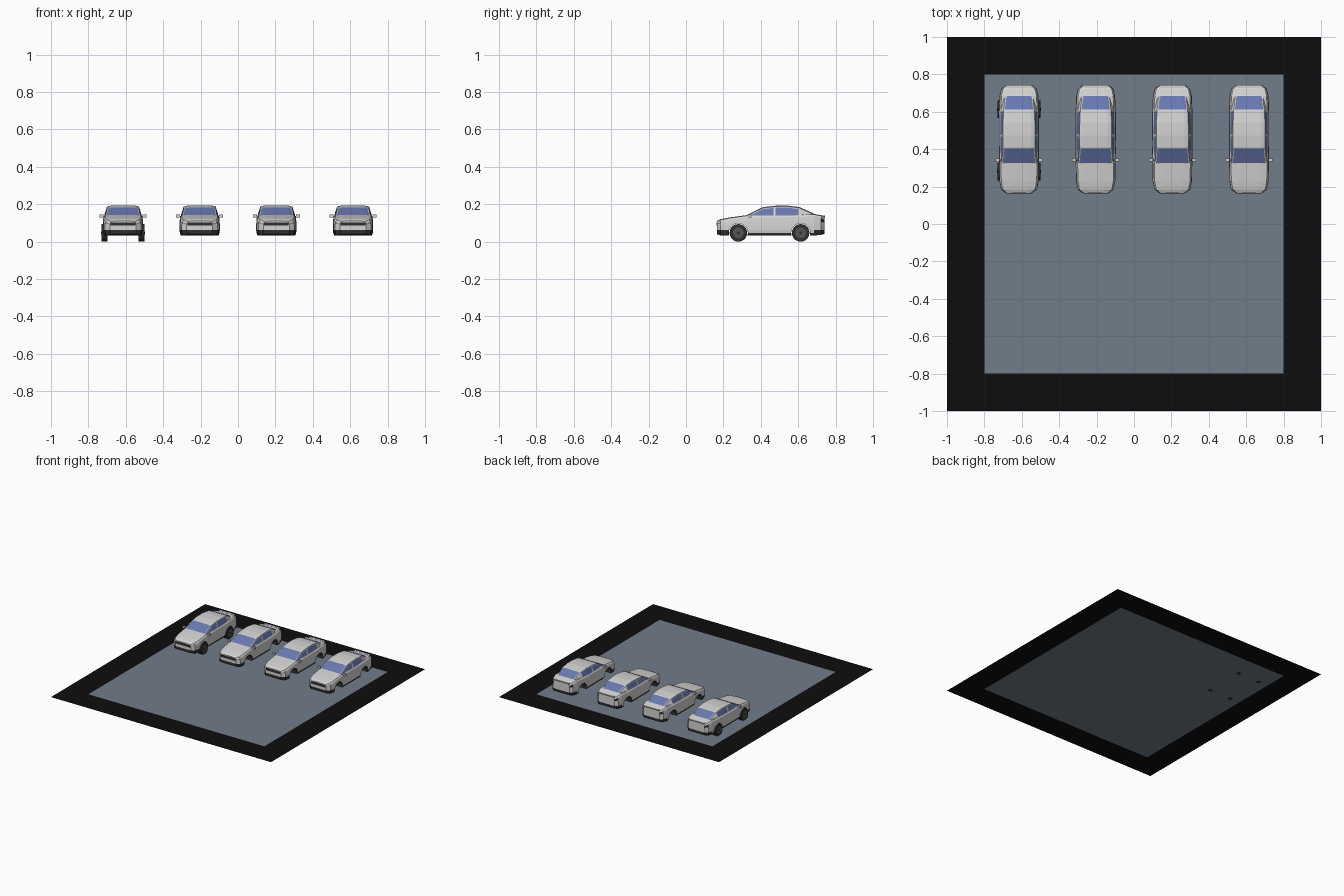
import bpy, bmesh, math
from mathutils import Matrix

if "Cube" in bpy.data.objects:
    bpy.data.objects.remove(bpy.data.objects["Cube"])


def material(name, r, g, b):
    m = bpy.data.materials.new(name)
    m.diffuse_color = (r, g, b, 1)
    m.use_nodes = True
    m.node_tree.nodes["Principled BSDF"].inputs["Base Color"].default_value = m.diffuse_color
    return m


SILVER = material("silver paint", 0.66, 0.66, 0.655)
GLASS = material("blue glass", 0.14, 0.19, 0.43)
TRIM = material("dark trim", 0.028, 0.028, 0.029)
RIM = material("rim grey", 0.09, 0.09, 0.095)
LAMP = material("lamp grey", 0.32, 0.32, 0.33)
SLATE = material("slate tarmac", 0.165, 0.205, 0.255)
BLACK = material("black border", 0.004, 0.004, 0.004)


def to_object(name, bm, mats):
    me = bpy.data.meshes.new(name)
    bm.to_mesh(me)
    bm.free()
    for m in mats:
        me.materials.append(m)
    ob = bpy.data.objects.new(name, me)
    bpy.context.collection.objects.link(ob)
    return ob


def loft(sections):
    """sections: list of (y, [(x, z) half profile, bottom to top]); mirrored in x."""
    bm = bmesh.new()
    rings = []
    for y, half in sections:
        pts = half + [(-x, z) for x, z in reversed(half)]
        rings.append([bm.verts.new((x, y, z)) for x, z in pts])
    n = len(rings[0])
    for a, b in zip(rings, rings[1:]):
        for i in range(n):
            j = (i + 1) % n
            bm.faces.new((a[i], a[j], b[j], b[i]))
    for r in (rings[0], rings[-1]):          # ladder-shaped end caps
        for i in range(n // 2 - 1):
            bm.faces.new((r[i], r[i + 1], r[n - 2 - i], r[n - 1 - i]))
    bmesh.ops.recalc_face_normals(bm, faces=bm.faces)
    return bm


def box(bm, x, y, z, sx, sy, sz, mat=0):
    m = Matrix.Translation((x, y, z)) @ Matrix.Diagonal((sx, sy, sz, 1))
    vs = bmesh.ops.create_cube(bm, size=1, matrix=m)["verts"]
    for f in {f for v in vs for f in v.link_faces}:
        f.material_index = mat


def cylinder(bm, x, y, z, r, width, sides, mat=0):
    m = Matrix.Translation((x, y, z)) @ Matrix.Rotation(math.pi / 2, 4, 'Y')
    vs = bmesh.ops.create_cone(bm, cap_ends=True, segments=sides, radius1=r,
                               radius2=r, depth=width, matrix=m)["verts"]
    for f in {f for v in vs for f in v.link_faces}:
        f.material_index = mat


AXLES = (0.28, 0.613)
WHEEL_Z = 0.047

# lot: slate square inside a black border
bm = bmesh.new()
bmesh.ops.create_grid(bm, x_segments=1, y_segments=1, size=1,
                      matrix=Matrix.Translation((0, 0, 0.003)))
bmesh.ops.inset_individual(bm, faces=bm.faces[:], thickness=0.2, use_even_offset=True)
for f in bm.faces:
    on_edge = max(abs(v.co.x) for v in f.verts) > 0.9 or max(abs(v.co.y) for v in f.verts) > 0.9
    f.material_index = 1 if on_edge else 0
to_object("parking_lot", bm, [SLATE, BLACK])

# lower body: y, half width, bottom, deck height
stations = [(0.165, 0.070, 0.040, 0.108), (0.185, 0.096, 0.033, 0.117),
            (0.23, 0.105, 0.033, 0.126), (0.325, 0.107, 0.033, 0.139),
            (0.45, 0.108, 0.033, 0.140), (0.60, 0.108, 0.033, 0.143),
            (0.685, 0.104, 0.033, 0.146), (0.722, 0.095, 0.036, 0.138),
            (0.74, 0.074, 0.041, 0.128)]
sections = []
for y, w, zb, zd in stations:
    shoulder = zd - 0.011
    sections.append((y, [(w * 0.94, zb), (w * 0.98, 0.047), (w, 0.062), (w, 0.086),
                         (w * 0.99, 0.5 * (0.086 + shoulder)), (w * 0.97, shoulder),
                         (w * 0.90, zd), (w * 0.5, zd + 0.003)]))
bm = loft(sections)
for f in bm.faces:
    c = f.calc_center_median()
    end = c.y < 0.23 or c.y > 0.685
    if c.z < 0.047 or (end and c.z < 0.062):
        f.material_index = 1                 # sills and bumpers
    elif 0.71 < c.y < 0.738 and 0.107 < c.z < 0.125 and abs(c.x) > 0.07:
        f.material_index = 1                 # rear lamps
    elif 0.166 < c.y < 0.18 and 0.09 < c.z < 0.105 and abs(c.x) > 0.07:
        f.material_index = 2                 # headlamps
body = to_object("car_body", bm, [SILVER, TRIM, LAMP])

# wheel arches cut right through the body
bm = bmesh.new()
for y in AXLES:
    cylinder(bm, 0, y, WHEEL_Z, 0.051, 0.4, 20)
cutter = to_object("arch_cutter", bm, [TRIM])
mod = body.modifiers.new("arches", 'BOOLEAN')
mod.operation = 'DIFFERENCE'
mod.solver = 'EXACT'
mod.material_mode = 'TRANSFER'
mod.object = cutter
bpy.context.view_layer.objects.active = body
bpy.ops.object.modifier_apply(modifier=mod.name)
bpy.data.objects.remove(cutter)

# cabin: y, base half width, roof half width, roof height
cabin_rows = [(0.320, 0.094, 0.093, 0.139), (0.41, 0.102, 0.085, 0.184),
              (0.473, 0.102, 0.086, 0.192), (0.54, 0.101, 0.085, 0.193),
              (0.607, 0.100, 0.082, 0.185), (0.69, 0.080, 0.072, 0.147)]
sections = [(y, [(b, 0.135), (t, max(z - 0.005, 0.137)), (t * 0.75, z)])
            for y, b, t, z in cabin_rows]
bm = loft(sections)


def pick(y0, y1, test):
    out = []
    for f in bm.faces:
        c = f.calc_center_median()
        if y0 < c.y < y1 and test(f.normal, c):
            out.append(f)
    return out


up = lambda n, c: n.z > 0.5 and c.z > 0.14
panes = [pick(0.325, 0.41, up), pick(0.61, 0.685, up)]
for s in (1, -1):
    side = lambda n, c, s=s: n.x * s > 0.6 and c.x * s > 0.05
    panes += [pick(0.325, 0.473, side), pick(0.474, 0.606, side)]
for pane in panes:
    bmesh.ops.inset_region(bm, faces=pane, thickness=0.006, use_even_offset=True)
    for f in pane:
        f.material_index = 1
cabin = to_object("car_cabin", bm, [SILVER, GLASS])

# mirrors, grille, boot lip
bm = bmesh.new()
for s in (1, -1):
    box(bm, s * 0.115, 0.342, 0.138, 0.022, 0.014, 0.015, 0)
    box(bm, s * 0.102, 0.342, 0.134, 0.014, 0.008, 0.005, 1)
box(bm, 0, 0.165, 0.094, 0.132, 0.005, 0.017, 1)
box(bm, 0, 0.735, 0.137, 0.140, 0.018, 0.005, 0)
box(bm, 0, 0.735, 0.132, 0.136, 0.014, 0.005, 1)
details = to_object("car_details", bm, [SILVER, TRIM])

# four cars in a row
CENTRES = (-0.615, -0.205, 0.205, 0.615)
for i, x in enumerate(CENTRES):
    for part in (body, cabin, details):
        ob = part
        if i:
            ob = part.copy()
            bpy.context.collection.objects.link(ob)
        ob.location.x = x

# wheels, on the first car only
for y, end in zip(AXLES, ("front", "rear")):
    for s, hand in ((1, "right"), (-1, "left")):
        bm = bmesh.new()
        cylinder(bm, 0, 0, 0, WHEEL_Z, 0.032, 20, 0)
        cylinder(bm, s * 0.0165, 0, 0, 0.029, 0.003, 20, 1)
        cylinder(bm, s * 0.018, 0, 0, 0.008, 0.003, 10, 0)
        wheel = to_object(f"{end}_{hand}_wheel", bm, [TRIM, RIM])
        wheel.location = (CENTRES[0] + s * 0.098, y, WHEEL_Z)
